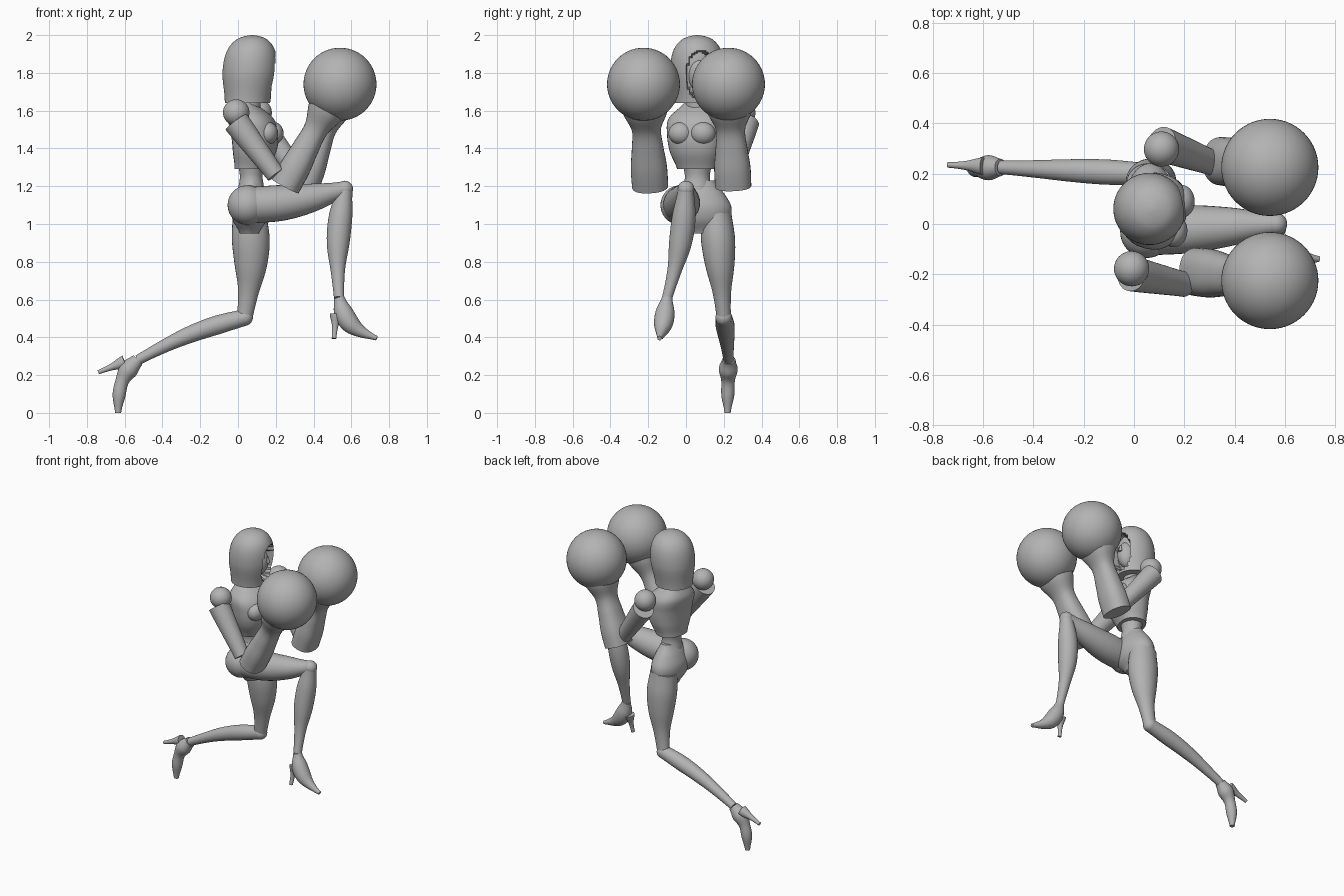
import bpy
import bmesh
import math
from mathutils import Vector

cube = bpy.data.objects.get("Cube")
if cube:
    bpy.data.objects.remove(cube, do_unlink=True)

GREY = (.45, .45, .45, 1)
grey = bpy.data.materials.new("plain grey")
grey.use_nodes = True
grey.diffuse_color = GREY
grey.node_tree.nodes["Principled BSDF"].inputs["Base Color"].default_value = GREY

SIDE = Vector((0, 1, 0))
UP = Vector((0, 0, 1))
NONE = Vector((0, 0, 0))


def finish(name, bm):
    """Turn a bmesh into a smooth shaded object that keeps its sharp edges."""
    bmesh.ops.recalc_face_normals(bm, faces=bm.faces)
    mesh = bpy.data.meshes.new(name)
    bm.to_mesh(mesh)
    bm.free()
    mesh.materials.append(grey)
    obj = bpy.data.objects.new(name, mesh)
    bpy.context.collection.objects.link(obj)
    bpy.ops.object.select_all(action="DESELECT")
    obj.select_set(True)
    bpy.context.view_layer.objects.active = obj
    bpy.ops.object.shade_smooth_by_angle(angle=math.radians(40))


def blend(values, t):
    """Smooth curve through evenly spaced values."""
    last = len(values) - 1
    i = min(int(t * last), last - 1)
    f = t * last - i
    p, q, r, s = (values[min(max(i + k, 0), last)] for k in (-1, 0, 1, 2))
    return q + f / 2 * (r - p + f * (2 * p - 5 * q + 4 * r - s + f * (3 * (q - r) + s - p)))


def limb(name, start, end, radii, ratio=1, bow=NONE, side=SIDE, axis=None,
         ease=1, boxy=1, edit=None, steps=24, segments=32):
    """Skin oval sections from start to end, bowed sideways in the middle."""
    start, end, bow = Vector(start), Vector(end), Vector(bow)

    def place(t):
        return start.lerp(end, 1 - (1 - t) ** ease) + bow * math.sin(math.pi * t)

    bm = bmesh.new()
    loops = []
    for i in range(steps + 1):
        t = i / steps
        ahead = place(min(t + .01, 1)) - place(max(t - .01, 0))
        along = axis or ahead.normalized()
        across = (side - along * side.dot(along)).normalized()
        front = across.cross(along)
        radius = blend(radii, t)
        loop = []
        for k in range(segments):
            angle = math.tau * k / segments
            c, s = (math.copysign(abs(v) ** boxy, v) for v in (math.cos(angle), math.sin(angle)))
            loop.append(bm.verts.new(place(t) + (front * c + across * s * ratio) * radius))
        loops.append(loop)
    for low, high in zip(loops, loops[1:]):
        for k in range(segments):
            bm.faces.new((low[k - 1], low[k], high[k], high[k - 1]))
    bm.faces.new(loops[0])
    bm.faces.new(loops[-1])
    if edit:
        edit(bm)
    finish(name, bm)


def ball(name, centre, radius, stretch=(1, 1, 1), segments=40):
    bm = bmesh.new()
    bmesh.ops.create_uvsphere(bm, u_segments=segments, v_segments=segments // 2, radius=radius)
    bmesh.ops.scale(bm, vec=stretch, verts=bm.verts)
    bmesh.ops.translate(bm, vec=centre, verts=bm.verts)
    finish(name, bm)


# Torso, twisted at the shoulders
chest_side = Vector((1, 4, 0)).normalized()
chest_front = chest_side.cross(UP)
limb("chest", (.07, .06, 1.29), (.03, .06, 1.65), (.085, .11, .12, .115, .05), 1.25,
     bow=chest_front * .04, side=chest_side, axis=UP, boxy=.85)
limb("waist", (.07, .06, 1.18), (.07, .06, 1.32), (.07, .06, .07), 1.1, axis=UP)
limb("pelvis", (.06, .09, .95), (.07, .07, 1.23), (.05, .09, .1, .08, .05), 1.6, axis=UP)
limb("neck", (.05, .06, 1.6), (.08, .06, 1.75), (.065, .05))

# Hood with a recessed oval opening, and the face inside it
head_side = Vector((-1, 6, 0)).normalized()
head_front = head_side.cross(UP)
head = Vector((.07, .06, 1.79))


def open_hood(bm):
    for v in bm.verts:
        offset = v.co - head
        reach = math.hypot(offset.dot(head_side) / .075, offset.z / .125)
        if offset.dot(head_front) > 0 and reach < 1:
            v.co -= head_front * .055


limb("hood", (.05, .06, 1.64), (.075, .06, 2), (.12, .143, .13, .08, .003), side=head_side,
     axis=UP, ease=2, edit=open_hood, steps=48, segments=64)
ball("face", head + head_front * .045, .065, (1, .9, 1.4))
nose = head + head_front * .11
limb("nose", nose + UP * .04, nose, (.006, .013))

# Arms: shoulder, upper arm, flared gauntlet and round glove
for name, s in (("left", 1), ("right", -1)):
    shoulder = Vector((.05, .06, 1.59)) + chest_side * s * .245
    elbow = Vector((.26 + s * .06, s * .24, 1.26))
    cuff = Vector((.3 + s * .05, .03 + s * .22, 1.2))
    glove = Vector((.54, s * .225, 1.74))
    breast = Vector((.1, .05, 1.48)) + chest_front * .075 + chest_side * s * .06
    ball(name + "_breastplate", breast, .06, (.9, 1.1, 1))
    ball(name + "_shoulder", shoulder, .07)
    limb(name + "_upper_arm", shoulder + SIDE * s * .02 - UP * .05, elbow, (.07, .06, .05))
    limb(name + "_gauntlet", cuff, cuff.lerp(glove, .75), (.08, .08, .07, .065, .1), 1.2, boxy=.85)
    ball(name + "_glove", glove, .193, segments=56)

# Right leg, raised with the knee bent
hip = Vector((.05, -.03, 1.1))
knee = Vector((.565, 0, 1.185))
ankle = Vector((.535, -.1, .61))
ball("right_hip", hip, .105)
limb("right_thigh", hip, knee, (.095, .095, .075, .042), bow=UP * -.02)
ball("right_knee", knee, .044)
limb("right_calf", knee, ankle, (.042, .062, .06, .038, .027), bow=(-.02, .02, 0))
limb("right_shoe", ankle, (.735, -.14, .395), (.028, .05, .05, .03, .012), bow=(-.04, 0, -.03))
limb("right_heel", (.52, -.11, .52), (.508, -.135, .393), (.034, .016, .012))

# Left leg, trailing with the shin stretched back
hip = Vector((.06, .16, 1.05))
knee = Vector((.035, .2, .505))
ankle = Vector((-.53, .225, .28))
limb("left_thigh", hip, knee, (.09, .1, .085, .055, .042), .9, bow=(.02, 0, 0))
ball("left_knee", knee, .044)
limb("left_calf", knee, ankle, (.044, .05, .045, .035, .027), bow=UP * .025)
limb("left_shoe", ankle, (-.635, .22, 0), (.034, .05, .036, .034, .016), bow=(-.03, 0, .03))
limb("left_heel", (-.6, .23, .27), (-.74, .235, .215), (.035, .018, .011))
